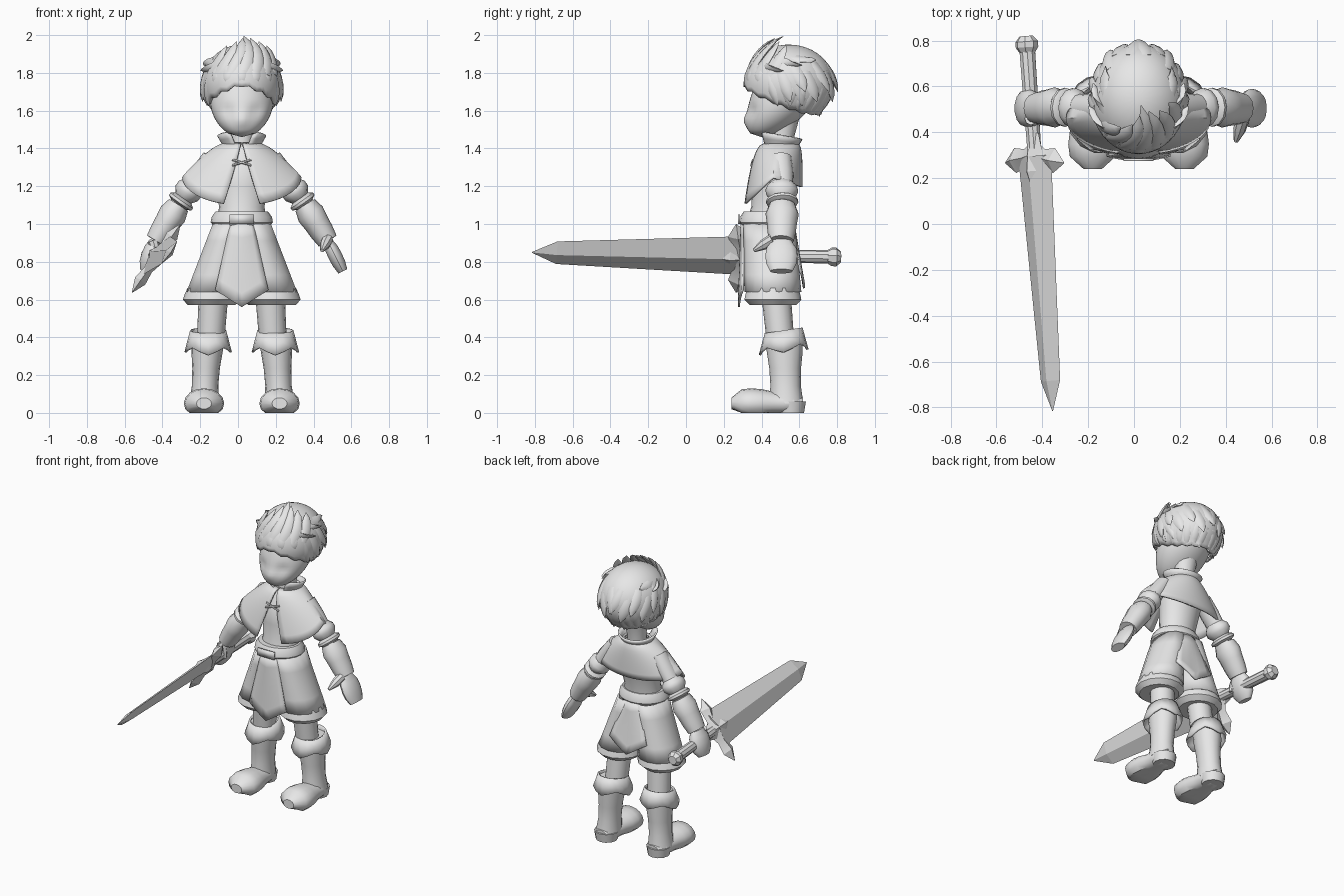
import bpy, bmesh
from math import sin, cos, pi, radians, exp
from mathutils import Vector

if "Cube" in bpy.data.objects:
    bpy.data.objects.remove(bpy.data.objects["Cube"])

grey = bpy.data.materials.new("plain_grey")
grey.use_nodes = True
grey.diffuse_color = (0.8, 0.8, 0.8, 1)
grey.node_tree.nodes["Principled BSDF"].inputs["Base Color"].default_value = grey.diffuse_color
X, Y, Z = Vector((1, 0, 0)), Vector((0, 1, 0)), Vector((0, 0, 1))
body_centre = X * .02


def finish(name, bm, thickness=0.0, angle=40):
    bmesh.ops.recalc_face_normals(bm, faces=bm.faces)
    mesh = bpy.data.meshes.new(name)
    bm.to_mesh(mesh)
    bm.free()
    mesh.materials.append(grey)
    part = bpy.data.objects.new(name, mesh)
    part.location = body_centre
    bpy.context.collection.objects.link(part)
    bpy.ops.object.select_all(action='DESELECT')
    part.select_set(True)
    bpy.context.view_layer.objects.active = part
    bpy.ops.object.shade_smooth_by_angle(angle=radians(angle))
    if thickness:
        solid = part.modifiers.new("thickness", 'SOLIDIFY')
        solid.thickness = thickness
        solid.offset = 0


def tube(name, points, radii, flat=1, sides=16, ref=X, axis=None, angle=40):
    """Capped skin of elliptical rings along a path; ref is the wide direction."""
    bm = bmesh.new()
    rings = []
    last = len(points) - 1
    for i, (point, radius) in enumerate(zip(points, radii)):
        along = axis or (points[min(i + 1, last)] - points[max(i - 1, 0)]).normalized()
        wide = (ref - along * ref.dot(along)).normalized()
        thin = along.cross(wide) * flat
        ring = []
        for k in range(sides):
            turn = 2 * pi * k / sides
            corner = point + (wide * cos(turn) + thin * sin(turn)) * radius
            corner.z = max(corner.z, 0)
            ring.append(bm.verts.new(corner))
        rings.append(ring)
    for low, high in zip(rings, rings[1:]):
        for k in range(sides):
            n = (k + 1) % sides
            bm.faces.new((low[k], low[n], high[n], high[k]))
    bm.faces.new(rings[0])
    bm.faces.new(rings[-1])
    finish(name, bm, angle=angle)


def stem(name, start, end, radii, **options):
    """Tube with evenly spaced rings between two points."""
    start, end = Vector(start), Vector(end)
    steps = len(radii) - 1
    tube(name, [start.lerp(end, i / steps) for i in range(steps + 1)], radii, **options)


def sheet(name, rule, columns, rows, closed=False, thickness=0.012):
    """Patch from a rule of u and v, each running from zero to one."""
    bm = bmesh.new()
    grid = [[bm.verts.new(rule(i / columns, j / rows)) for j in range(rows + 1)]
            for i in range(columns if closed else columns + 1)]
    for i in range(columns):
        here, there = grid[i], grid[(i + 1) % len(grid)]
        for j in range(rows):
            bm.faces.new((here[j], there[j], there[j + 1], here[j + 1]))
    bmesh.ops.remove_doubles(bm, verts=bm.verts, dist=0.0005)
    finish(name, bm, thickness)


# Head with soft eye sockets and a small nose
def head(u, v):
    radius = .168 * sin(pi * v) ** .45
    centre = .4 + .12 * sin(pi / 2 * min(1, v * 1.4))
    p = Vector((radius * sin(2 * pi * u), centre - radius * cos(2 * pi * u), 1.46 + .4 * v))
    if p.y < centre:
        socket = Vector((abs(p.x) - .075, p.z - 1.6)).length
        nose = Vector((p.x, p.z - 1.55)).length
        p.y += .016 * exp(-(socket / .035) ** 2) - .014 * exp(-(nose / .03) ** 2)
    return p


sheet("head", head, 40, 20, closed=True, thickness=0)
stem("neck", (0, .5, 1.34), (0, .52, 1.56), [.07, .06, .08], axis=Z)


# Hair: azimuth starts at the face, the polar angle at the crown
def scalp(azimuth, polar, scale=1.0):
    azimuth, polar = radians(azimuth), radians(polar)
    ring = sin(polar) if polar < pi / 2 else max(sin(polar), .7)
    return Vector((.2 * ring * sin(azimuth), -.23 * ring * cos(azimuth), .2 * cos(polar))) * scale + skull


def hair_cap(u, v):
    facing = cos(2 * pi * u)
    notch = 9 * abs(u * 16 % 1 - .5)
    side = 12 * abs(sin(2 * pi * u))
    return scalp(360 * u, v * (114 - 24 * facing + side + notch))


def lock(name, azimuth, turn, start, end, lift, width):
    points, radii = [], []
    for j in range(7):
        f = j / 6
        points.append(scalp(azimuth + turn * f, start + (end - start) * f, .98 + lift * f * f))
        radii.append(width * (1 - f) ** .7 * (.7 + .8 * f) + .002)
    outward = scalp(azimuth, 70) - skull
    tube(name, points, radii, flat=.45, sides=6, ref=outward.cross(Z).normalized(), angle=50)


skull = Vector((0, .545, 1.74))
sheet("hair_cap", hair_cap, 64, 14, closed=True, thickness=.02)
for i in range(7):
    lock("crest_lock", i * 20 - 60, 24, 76, 6 + abs(i - 3) * 9, .3 - abs(i - 3) * .02, .05)
for i in range(5):
    lock("fringe_lock", i * 22 - 44, 0, 68, 90, .03, .05)
for side in (-1, 1):
    for i in range(6):
        lock("back_lock", side * (168 - i * 18), side * 14, 56 + i % 2 * 14, 100 + i % 2 * 14, .16, .05)
        lock("nape_lock", side * (172 - i * 15), -side * 8, 96, 146 - i * 4, .06, .045)
    for i in range(3):
        lock("temple_lock", side * (58 + i * 18), side * 16, 74 + i * 4, 122, .1, .04)
        lock("side_lock", side * (45 + i * 24), side * 38, 62 - i * 9, 72 - i * 8, .17, .04)

# Torso, belt and buckle
stem("torso", (0, .43, .98), (0, .5, 1.42), [.14, .12, .135, .15, .07], flat=.85, sides=20, axis=Z)
stem("belt", (0, .43, .98), (0, .43, 1.065), [.14, .165, .16, .14], flat=.9, sides=20)
sheet("buckle", lambda u, v: Vector((.13 * (u - .5), .28, 1 + .05 * v)), 1, 1)


# Short cape open at the front, with a standing collar
def around(u, gap):
    return gap + u * 2 * (pi - gap)


def cape(u, v):
    turn = around(u, .03 + .28 * v)
    front = cos(turn)
    length = .18 + .145 * max(front, 0) + .05 * max(-front, 0)
    return Vector(((.085 + .227 * v) * sin(turn),
                   .5 - .04 * v - (.075 + .077 * v ** .5) * front,
                   1.425 - length * v ** 1.5))


def collar(u, v):
    turn = around(u, .3 + .25 * v)
    radius = .08 + .045 * v
    return Vector((radius * sin(turn), .5 - .9 * radius * cos(turn), 1.39 + v * (.08 + .02 * cos(turn))))


sheet("cape", cape, 40, 9)
sheet("collar", collar, 24, 3)
for side in (-1, 1):
    stem("cape_cord", (side * -.05, .355, 1.34), (side * .05, .345, 1.31), [.006, .006], sides=6)


# Hanging cloth panels with pointed ends
def hanging_panel(name, top_y, low_y, tip, bow):
    def panel(u, v):
        across = u * 2 - 1
        bottom = tip + .09 * abs(across)
        return Vector((across * (.06 + .08 * v), top_y + (low_y - top_y) * v + bow * across ** 2,
                       1 + (bottom - 1) * v))
    sheet(name, panel, 8, 6)


hanging_panel("front_panel", .295, .28, .56, .02)
hanging_panel("back_panel", .57, .625, .66, -.02)

for side in (-1, 1):
    # Puffed shorts with a flared hem
    def shorts(u, v):
        turn = 2 * pi * u
        return Vector((side * (.07 + .08 * v) + (.08 + .06 * v) * sin(turn),
                       .44 + .02 * v - (.13 + .015 * v) * cos(turn), 1 - .36 * v))

    def boot_cuff(u, v):
        front = cos(2 * pi * u)
        valley = 1 - 2 * abs((u * 4 + .5) % 1 - .5)
        flare = .09 + .03 * v
        return Vector((side * .178 + flare * sin(2 * pi * u), .517 - 1.05 * flare * front,
                       .435 - .08 * v - .015 * front - .035 * v * valley))

    sheet("shorts_leg", shorts, 14, 4, closed=True)
    stem("shorts_hem", (side * .15, .46, .66), (side * .16, .46, .57), [.138, .148, .155, .125], sides=14, axis=Z)

    # Leg and boot
    stem("leg", (side * .145, .47, .7), (side * .165, .5, .38), [.08, .073], axis=Z)
    stem("boot_shaft", (side * .178, .52, .42), (side * .2, .53, .05), [.085, .083, .073, .07, .08],
         flat=1.15, axis=Z)
    stem("boot_foot", (side * .2, .62, .05), (side * .2, .24, .05),
         [.04, .075, .08, .085, .1, .107, .1, .04], flat=.75, axis=-Y)
    stem("boot_heel", (side * .2, .555, 0), (side * .2, .555, .06), [.07, .08], sides=12)
    sheet("boot_cuff", boot_cuff, 16, 2, closed=True)

    # Arm with sleeve bands, gauntlet and hand; the right hand closes on the grip
    shoulder = Vector((side * .16, .5, 1.35))
    elbow = Vector((side * .335, .51, 1.1))
    wrist = Vector((side * .455, .505, .91))
    limb = dict(flat=.85, sides=12, ref=Y)
    stem("upper_arm", shoulder, elbow, [.06, .065, .06, .06], **limb)
    stem("sleeve_puff", shoulder.lerp(elbow, .55), shoulder.lerp(elbow, .85), [.06, .085, .085, .06], **limb)
    stem("elbow_band", shoulder.lerp(elbow, .85), elbow, [.06, .085, .085, .05], **limb)
    stem("gauntlet", elbow, wrist, [.07, .088, .08, .075, .065], **limb)
    palm = dict(sides=14, ref=Y)
    if side > 0:
        stem("left_hand", wrist, (.535, .505, .75), [.055, .08, .085, .08, .06], flat=.45, **palm)
        stem("left_thumb", (.455, .46, .92), (.425, .36, .86), [.03, .028, .01], sides=8)
    else:
        stem("right_hand", wrist, (-.51, .505, .75), [.055, .08, .085, .08, .05], flat=.6, **palm)
        stem("right_thumb", (-.47, .46, .91), (-.44, .45, .81), [.028, .028, .015], sides=8)

# Sword with its flat side tilted
pommel, tip = Vector((-.49, .82, .825)), Vector((-.375, -.815, .85))
flat_way = Vector((.577, 0, .817))


def sword_part(name, start, end, radii, **options):
    stem(name, pommel.lerp(tip, start), pommel.lerp(tip, end), radii, ref=flat_way, angle=20, **options)


sword_part("blade", .32, .92, [.125, .073], flat=.3, sides=4)
sword_part("blade_point", .92, 1, [.073, .003], flat=.3, sides=4)
sword_part("guard_boss", .26, .46, [.04, .08, .004], flat=.6, sides=4)
sword_part("grip", .02, .3, [.036, .032], sides=10)
sword_part("pommel", 0, .045, [.03, .05, .05, .034], sides=8)
hub = pommel.lerp(tip, .32) - Z * .015
for side in (-1, 1):
    stem("guard_arm", hub, hub + flat_way * side * .22 - Y * .03, [.07, .04, .055, .004],
         flat=.6, sides=4, ref=Y, angle=20)
